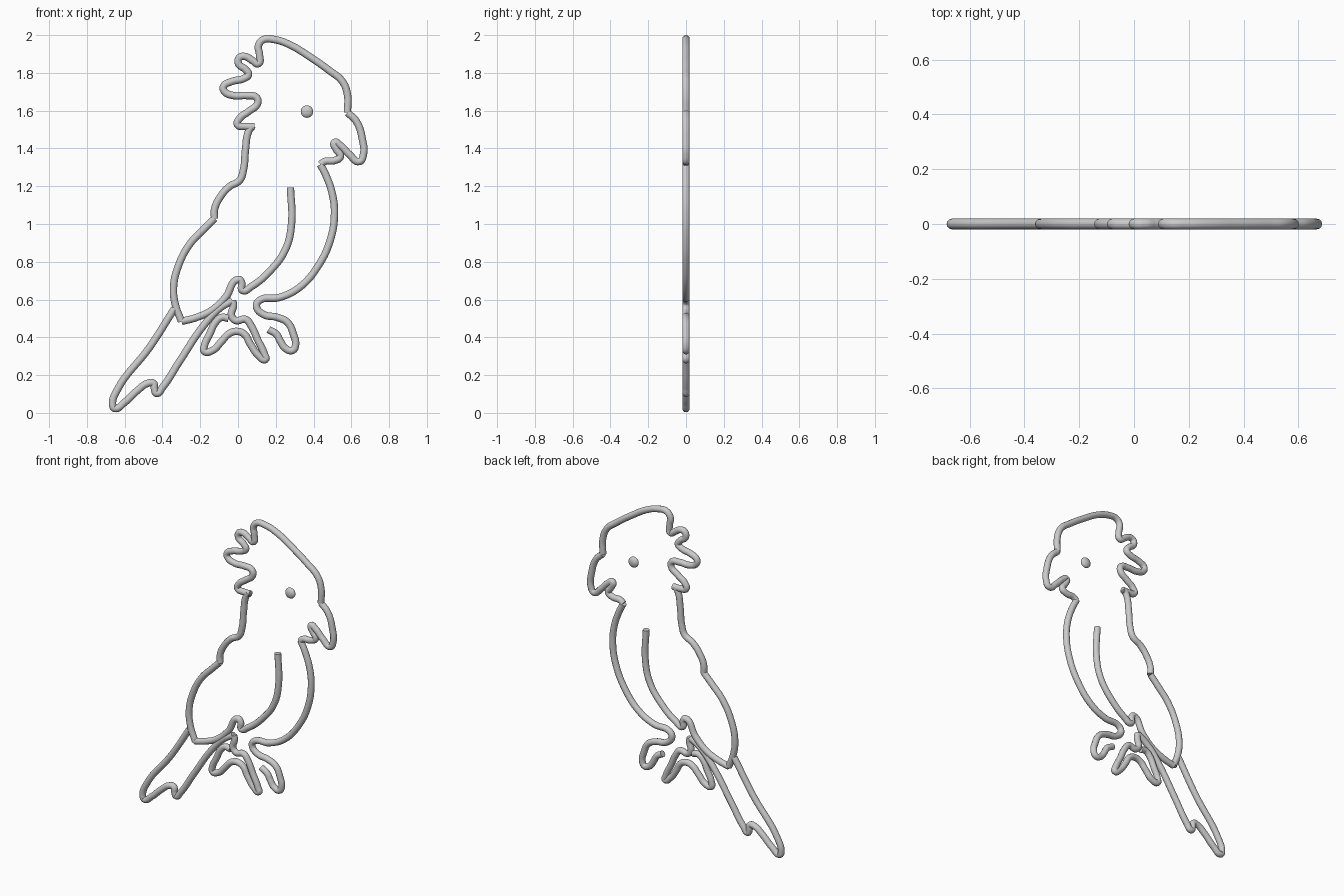
import bpy

SCALE = 189.0      # drawing units per model unit
CX, GROUND = 238.5, 413.5
RADIUS = 0.0195


def to_model(p):
    return ((p[0] - CX) / SCALE, 0.0, (GROUND - p[1]) / SCALE)


def wire(name, points):
    """Round wire bent smoothly through the drawing points (x right, y down)."""
    cu = bpy.data.curves.new(name, 'CURVE')
    cu.dimensions = '3D'
    cu.bevel_depth = RADIUS
    cu.bevel_resolution = 4
    cu.resolution_u = 8
    cu.use_fill_caps = True
    sp = cu.splines.new('BEZIER')
    sp.bezier_points.add(len(points) - 1)
    for bp, p in zip(sp.bezier_points, points):
        bp.co = to_model(p)
        bp.handle_left_type = bp.handle_right_type = 'AUTO'
    ob = bpy.data.objects.new(name, cu)
    bpy.context.collection.objects.link(ob)
    return ob


# Ragged crest from the nape, up over the crown to the top of the beak
wire("crest_and_crown", [
    (255, 127), (246, 127), (238, 125), (240, 119), (249, 112), (258, 104),
    (257, 98), (247, 96), (234, 96), (225, 92), (224, 87), (232, 82),
    (244, 79), (249, 75), (246, 70), (239, 64), (240, 58), (246, 57),
    (253, 61), (259, 64), (260, 55), (259, 46), (264, 40), (275, 40),
    (290, 45), (310, 57), (330, 71), (343, 82), (348, 95), (348, 113)])

# Hooked beak and chin
wire("beak", [
    (348, 113), (357, 122), (363, 140), (364, 155), (360, 162), (350, 155),
    (341, 146), (335, 143), (337, 150), (341, 157), (335, 161), (325, 162),
    (321, 165)])

# Breast line running down into the front foot
wire("breast_and_front_foot", [
    (321, 165), (327, 177), (333, 195), (335, 215), (331, 240), (319, 266),
    (300, 288), (280, 298), (260, 301), (257, 307), (264, 315), (278, 318),
    (288, 323), (294, 335), (296, 346), (293, 351), (286, 349), (281, 342),
    (277, 335), (269, 330)])

# Neck and back down to the wing tip
wire("neck", [
    (253, 126), (249, 132), (246, 150), (244, 170), (240, 181), (230, 187),
    (221, 197), (215, 210), (215, 219)])
wire("back", [
    (215, 219), (205, 229), (190, 245), (179, 266), (174, 288), (176, 306),
    (182, 322)])

# Lower edge of the wing
wire("wing", [
    (182, 322), (197, 318), (212, 311), (226, 298), (239, 280), (242, 283),
    (243, 291), (252, 287), (270, 272), (286, 250), (292, 225), (291, 188)])

# Long notched tail
wire("tail", [
    (175, 309), (150, 348), (118, 390), (113, 405), (115, 409), (125, 403),
    (138, 391), (148, 384), (154, 384), (155, 390), (157, 394), (163, 388),
    (180, 362), (205, 325), (220, 309), (233, 301)])

# Rear foot with two toes
wire("rear_foot", [
    (233, 301), (234, 306), (232, 316), (236, 321), (246, 320), (252, 327),
    (258, 340), (265, 355), (266, 360), (259, 356), (251, 345), (245, 335),
    (238, 332), (230, 334), (222, 342), (213, 351), (205, 352), (205, 346),
    (210, 335), (216, 323), (222, 318), (229, 319)])

# Flattened round eye
bpy.ops.mesh.primitive_uv_sphere_add(segments=24, ring_count=12, radius=1,
                                     location=to_model((307.5, 112)))
eye = bpy.context.object
eye.name = "eye"
eye.scale = (0.033, RADIUS, 0.033)
bpy.ops.object.shade_smooth_by_angle()
